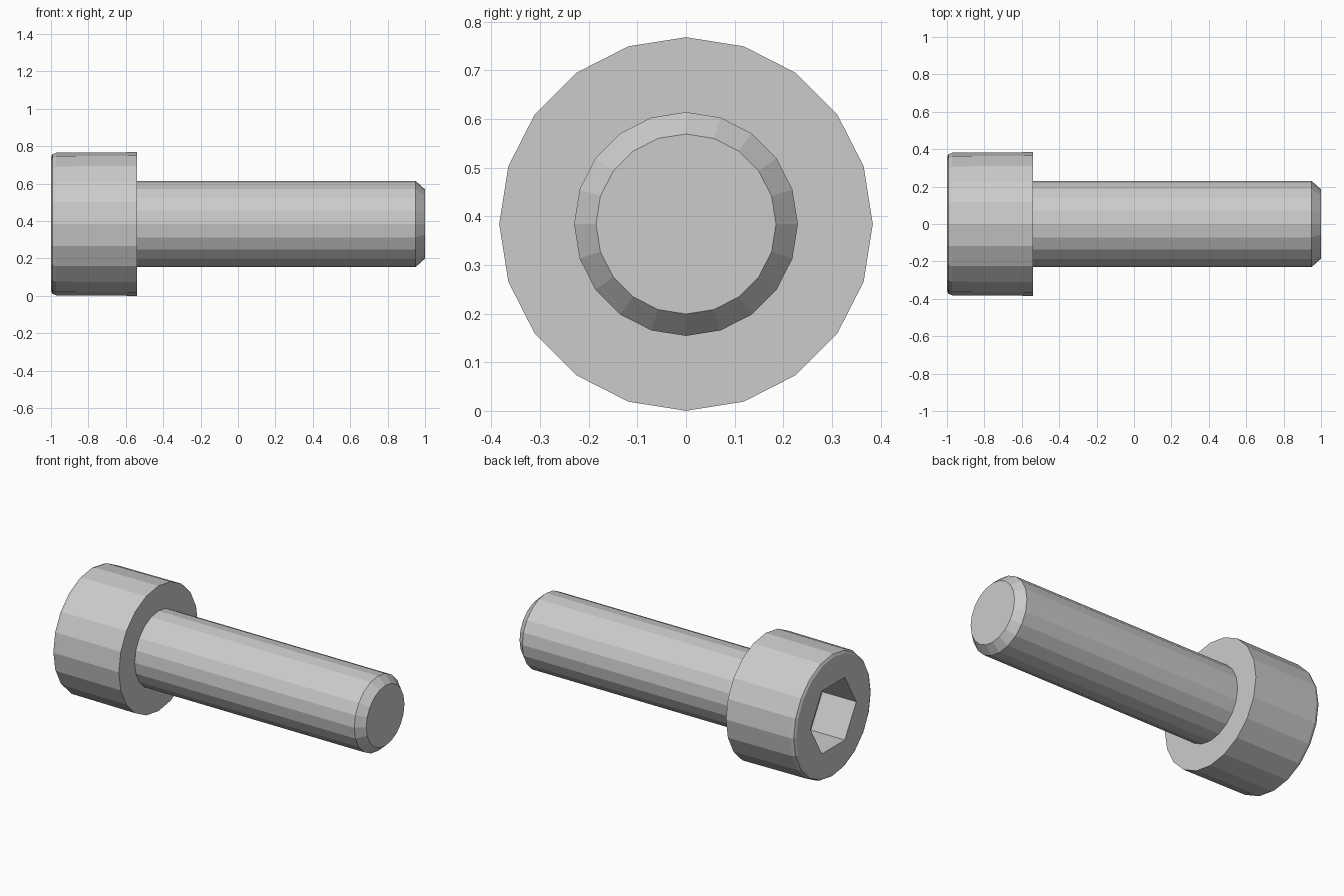
import bpy, bmesh
from math import cos, sin, pi

if "Cube" in bpy.data.objects:
    bpy.data.objects.remove(bpy.data.objects["Cube"])

R = 0.384          # head radius, also the height of the screw axis
SIDES = 20


def ring(bm, x, r, sides):
    """Closed loop of edges around the screw axis."""
    vs = [bm.verts.new((x, r * cos(2 * pi * i / sides), R + r * sin(2 * pi * i / sides)))
          for i in range(sides)]
    return vs, [bm.edges.new((vs[i], vs[(i + 1) % sides])) for i in range(sides)]


def skin(bm, a, b):
    """Quads between two loops with equal counts."""
    n = len(a)
    for i in range(n):
        j = (i + 1) % n
        bm.faces.new((a[i], a[j], b[j], b[i]))


bm = bmesh.new()

# Outer profile: chamfered tip, shank, head underside, head wall, rounded rim
profile = [(1.0, 0.185), (0.95, 0.23), (-0.54, 0.23), (-0.54, R),
           (-0.973, 0.381), (-0.992, 0.373), (-1.0, 0.358)]
rings = [ring(bm, x, r, SIDES) for x, r in profile]
for (a, _), (b, _) in zip(rings, rings[1:]):
    skin(bm, a, b)
bm.faces.new(rings[0][0])

# Hex socket: walls and floor
mouth, mouth_edges = ring(bm, -1.0, 0.222, 6)
floor, _ = ring(bm, -0.77, 0.222, 6)
skin(bm, mouth, floor)
bm.faces.new(floor)

# Head face between the rim and the socket mouth
bmesh.ops.bridge_loops(bm, edges=rings[-1][1] + mouth_edges)
bmesh.ops.recalc_face_normals(bm, faces=bm.faces[:])

mesh = bpy.data.meshes.new("socket_head_screw")
bm.to_mesh(mesh)
bm.free()
bpy.context.collection.objects.link(bpy.data.objects.new("socket_head_screw", mesh))
